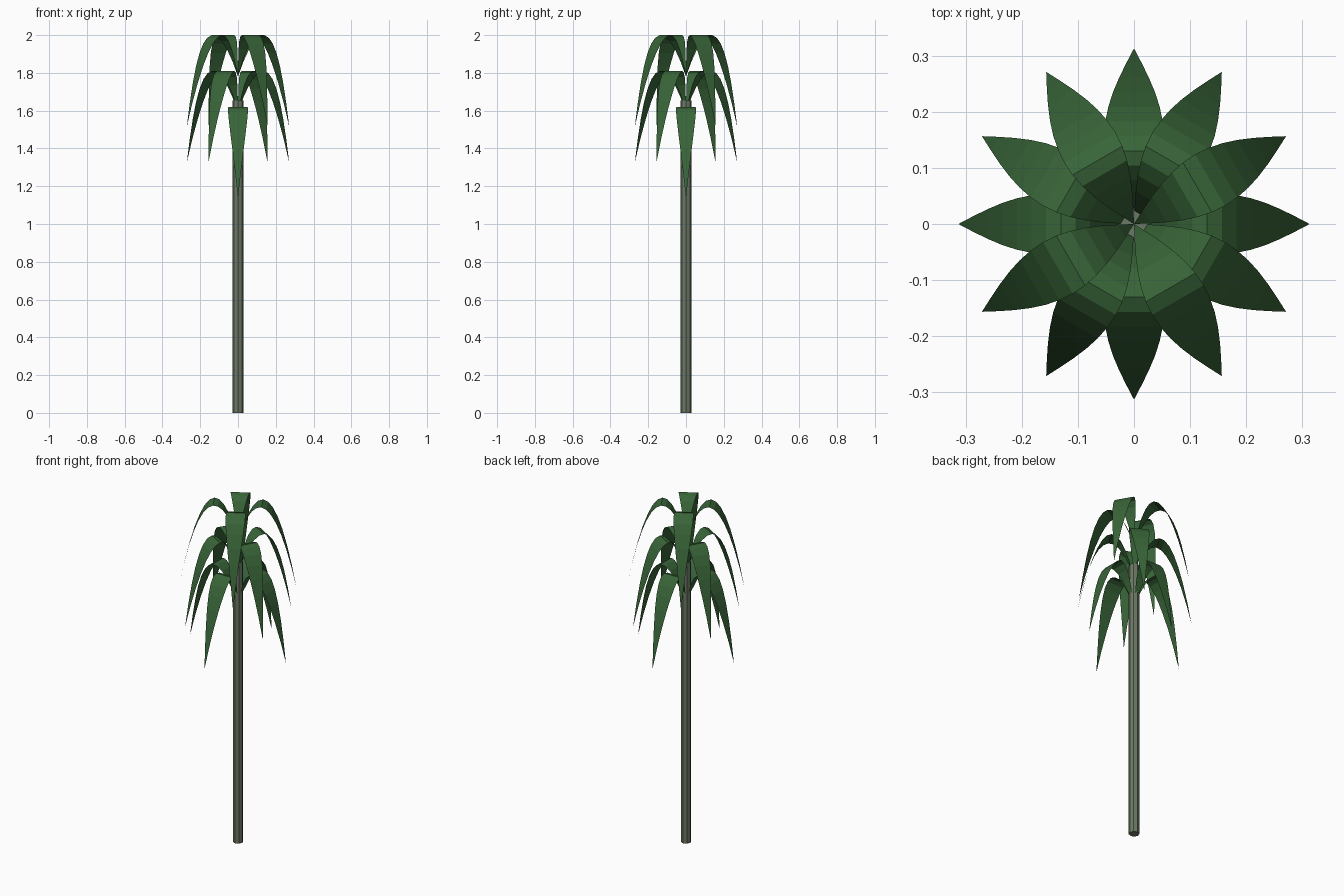
import bpy, math

if "Cube" in bpy.data.objects:
    bpy.data.objects.remove(bpy.data.objects["Cube"])

def material(name, rgb):
    m = bpy.data.materials.new(name)
    m.diffuse_color = (*rgb, 1)
    m.use_nodes = True
    m.node_tree.nodes["Principled BSDF"].inputs["Base Color"].default_value = m.diffuse_color
    return m

green = material("leaf_green", (0.04, 0.13, 0.04))
bark = material("bark", (0.15, 0.19, 0.13))

# Trunk
H = 1.655
bpy.ops.mesh.primitive_cylinder_add(vertices=8, radius=0.0285, depth=H, location=(0, 0, H / 2))
trunk = bpy.context.object
trunk.name = "trunk"
trunk.data.materials.append(bark)

# Leaf: flat arching blade, pointed at both ends
LENGTH, HALF_W, SEG = 0.313, 0.053, 12
PEAK_R, DROP = 0.126, 13.87

def leaf(name, peak_z, angle):
    c, s = math.cos(angle), math.sin(angle)
    verts, faces = [], []
    for i in range(SEG + 1):
        t = i / SEG
        r = LENGTH * t
        z = peak_z - DROP * (r - PEAK_R) ** 2
        w = HALF_W * math.sin(math.pi * t)
        sides = (0,) if i in (0, SEG) else (-w, w)
        for y in sides:
            verts.append((r * c - y * s, r * s + y * c, z))
    faces.append((0, 1, 2))
    for i in range(SEG - 2):
        a = 1 + 2 * i
        faces.append((a, a + 2, a + 3, a + 1))
    n = len(verts)
    faces.append((n - 3, n - 1, n - 2))
    me = bpy.data.meshes.new(name)
    me.from_pydata(verts, [], faces)
    me.materials.append(green)
    ob = bpy.data.objects.new(name, me)
    bpy.context.collection.objects.link(ob)

# Three tiers of four leaves, each tier turned from the others
for tier, peak, turn in (("lower", 1.62, 0), ("middle", 1.81, 60), ("upper", 2.0, 30)):
    for k in range(4):
        leaf(f"{tier}_leaf_{k + 1}", peak, math.radians(turn + 90 * k))
